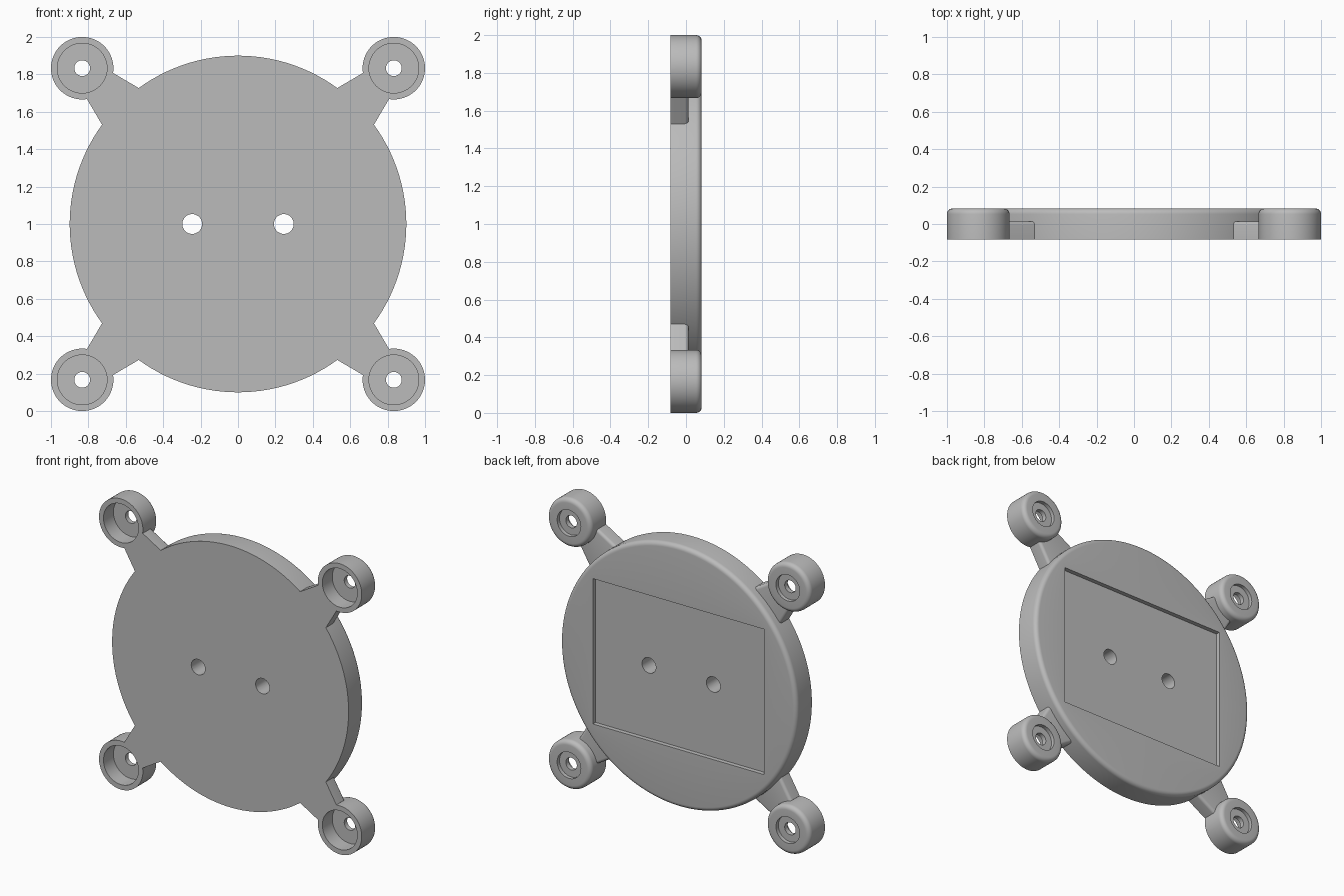
import bpy, bmesh, math
from mathutils import Vector

cube = bpy.data.objects.get("Cube")
if cube:
    bpy.data.objects.remove(cube, do_unlink=True)

FRONT, BACK = -0.083, 0.083
FILLET = 0.03

grey = bpy.data.materials.new("plain grey")
grey.use_nodes = True
grey.diffuse_color = (0.5, 0.5, 0.5, 1)
grey.node_tree.nodes["Principled BSDF"].inputs["Base Color"].default_value = grey.diffuse_color


def finish(name, bm, location):
    """Turn a bmesh into a shaded grey object."""
    bmesh.ops.recalc_face_normals(bm, faces=bm.faces)
    mesh = bpy.data.meshes.new(name)
    bm.to_mesh(mesh)
    bm.free()
    mesh.materials.append(grey)
    obj = bpy.data.objects.new(name, mesh)
    obj.location = location
    bpy.context.collection.objects.link(obj)
    return obj


def smooth(obj):
    bpy.ops.object.select_all(action='DESELECT')
    obj.select_set(True)
    bpy.context.view_layer.objects.active = obj
    bpy.ops.object.shade_smooth_by_angle(angle=math.radians(30))


def lathe(name, profile, location, steps, closed=False):
    """Revolve (radius, y) points around the y axis."""
    bm = bmesh.new()
    verts = [bm.verts.new((r, y, 0)) for r, y in profile]
    edges = [bm.edges.new(pair) for pair in zip(verts, verts[1:])]
    if closed:
        edges.append(bm.edges.new((verts[-1], verts[0])))
    bmesh.ops.spin(bm, geom=verts + edges, cent=(0, 0, 0), axis=(0, 1, 0),
                   angle=math.tau, steps=steps, use_merge=True)
    bmesh.ops.remove_doubles(bm, verts=bm.verts, dist=1e-5)
    return finish(name, bm, location)


def fillet(radius):
    """Quarter round from the outer wall to the back face."""
    turns = [math.pi / 2 * i / 6 for i in range(7)]
    return [(radius - FILLET + FILLET * math.cos(a),
             BACK - FILLET + FILLET * math.sin(a)) for a in turns]


def cut(target, cutter):
    mod = target.modifiers.new("cut", 'BOOLEAN')
    mod.operation = 'DIFFERENCE'
    mod.solver = 'EXACT'
    mod.object = cutter
    bpy.context.view_layer.objects.active = target
    bpy.ops.object.modifier_apply(modifier=mod.name)
    bpy.data.objects.remove(cutter, do_unlink=True)


# Round plate with a rectangular pocket in the back and two through holes
plate = lathe("round_plate", [(0, FRONT), (0.9, FRONT)] + fillet(0.9) + [(0, BACK)],
              (0, 0, 1), 128)
bm = bmesh.new()
bmesh.ops.create_cube(bm, size=1)
bmesh.ops.scale(bm, vec=(1.3, 0.1, 1.0), verts=bm.verts)
cut(plate, finish("pocket_cutter", bm, (0, BACK + 0.02, 1)))
for x in (-0.245, 0.245):
    cut(plate, lathe("hole_cutter", [(0, -0.2), (0.053, -0.2), (0.053, 0.2), (0, 0.2)],
                     (x, 0, 1), 32))
smooth(plate)

# Corner bosses: deep front cup, small back counterbore, screw hole
boss_profile = [(0.133, FRONT), (0.167, FRONT)] + fillet(0.167) + [
    (0.09, BACK), (0.09, 0.057), (0.042, 0.057), (0.042, 0.025), (0.133, 0.025)]


def arm(name, sx, sz):
    """Tapered arm along the diagonal, rounded on its long back edges."""
    along = Vector((sx, 0, sz)).normalized()
    across = Vector((-sz, 0, sx)).normalized()
    outline = [(0.83, -0.154), (1.042, -0.099), (1.042, 0.099), (0.83, 0.154)]
    bm = bmesh.new()
    base = bm.faces.new([bm.verts.new(along * d + across * w + Vector((0, FRONT, 0)))
                         for d, w in outline])
    grown = bmesh.ops.extrude_face_region(bm, geom=[base])["geom"]
    top = [g for g in grown if isinstance(g, bmesh.types.BMVert)]
    bmesh.ops.translate(bm, vec=(0, 0.097, 0), verts=top)
    long_edges = [e for e in bm.edges if all(v in top for v in e.verts)
                  and abs((e.verts[0].co - e.verts[1].co).dot(along)) > 0.1]
    bmesh.ops.bevel(bm, geom=long_edges, offset=0.02, segments=4, profile=0.5,
                    affect='EDGES')
    smooth(finish(name, bm, (0, 0, 1)))


for sx, side in ((1, "left"), (-1, "right")):
    for sz, level in ((1, "upper"), (-1, "lower")):
        smooth(lathe(f"{level}_{side}_boss", boss_profile,
                     (0.833 * sx, 0, 1 + 0.833 * sz), 64, closed=True))
        arm(f"{level}_{side}_arm", sx, sz)
